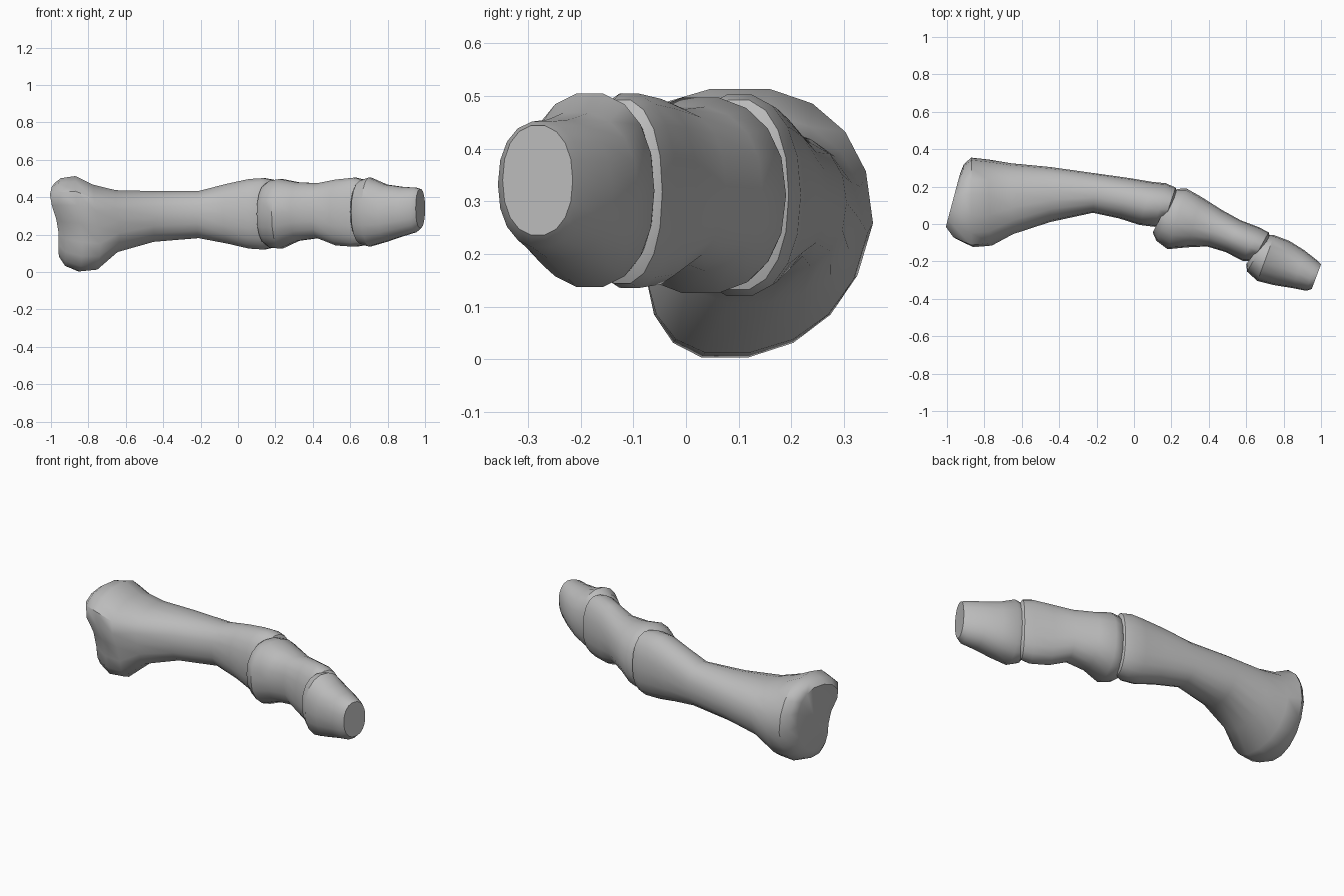
import bpy, bmesh, math
from mathutils import Vector

cube = bpy.data.objects.get("Cube")
if cube:
    bpy.data.objects.remove(cube, do_unlink=True)

bone = bpy.data.materials.new("bone_grey")
bone.use_nodes = True
GREY = (0.5, 0.5, 0.5, 1)
bone.diffuse_color = GREY
bone.node_tree.nodes["Principled BSDF"].inputs["Base Color"].default_value = GREY

SIDES = 18


def power(v, e):
    return math.copysign(abs(v) ** e, v)


def section_ring(bm, fx, fy, bx, by, z0, z1, pinch=0.0):
    """Rounded section; pinch hollows its front side below the upper lobe."""
    c = Vector(((fx + bx) / 2, (fy + by) / 2, (z0 + z1) / 2))
    side = Vector(((bx - fx) / 2, (by - fy) / 2, 0))
    half = (z1 - z0) / 2
    ring = []
    for i in range(SIDES):
        a = math.tau * i / SIDES
        across, up = power(math.cos(a), 0.9), power(math.sin(a), 0.9)
        low = min(1, max(0, (0.65 - up) / 0.9))
        shift = Vector((0.14 * pinch * low * (1 - across) / 2, 0, half * up))
        if across < 0:
            across *= 1 + pinch * (0.7 * max(0, up) - low)
        across -= 0.6 * pinch * max(0, -up)
        ring.append(bm.verts.new(c + side * across + shift))
    return ring, c


def loft(name, sections, start_dent=0.0, end_dent=0.0, angle=40):
    """Skin sections: front x, front y, back x, back y, bottom z, top z, pinch."""
    bm = bmesh.new()
    rings, centres = zip(*[section_ring(bm, *s) for s in sections])
    for r, s in zip(rings, rings[1:]):
        for i in range(SIDES):
            j = (i + 1) % SIDES
            bm.faces.new((r[i], r[j], s[j], s[i]))
    # Close both ends with shallow cups or domes
    for ring, c, nxt, dent in ((rings[0], centres[0], centres[1], start_dent),
                               (rings[-1], centres[-1], centres[-2], end_dent)):
        tip = bm.verts.new(c + (nxt - c).normalized() * dent)
        for i in range(SIDES):
            bm.faces.new((ring[i], ring[(i + 1) % SIDES], tip))
    bmesh.ops.recalc_face_normals(bm, faces=bm.faces)
    mesh = bpy.data.meshes.new(name)
    bm.to_mesh(mesh)
    bm.free()
    mesh.materials.append(bone)
    ob = bpy.data.objects.new(name, mesh)
    bpy.context.collection.objects.link(ob)
    bpy.ops.object.select_all(action='DESELECT')
    ob.select_set(True)
    bpy.context.view_layer.objects.active = ob
    bpy.ops.object.shade_smooth_by_angle(angle=math.radians(angle))


# Long bone with a two-lobed flared base and a rounded knuckle
loft("long_bone", [
    (-1.01, -0.03, -0.93, 0.27, 0.08, 0.48, 0.3),
    (-0.97, -0.09, -0.91, 0.32, 0.03, 0.505, 0.3),
    (-0.87, -0.14, -0.87, 0.355, 0.00, 0.517, 0.28),
    (-0.77, -0.13, -0.78, 0.345, 0.01, 0.47, 0.25),
    (-0.65, -0.065, -0.66, 0.325, 0.105, 0.44, 0.12),
    (-0.45, 0.01, -0.45, 0.305, 0.16, 0.435),
    (-0.22, 0.06, -0.20, 0.27, 0.18, 0.435),
    (-0.08, 0.03, -0.02, 0.245, 0.15, 0.475),
    (0.03, -0.005, 0.10, 0.225, 0.123, 0.50),
    (0.11, -0.015, 0.17, 0.218, 0.118, 0.505),
    (0.16, 0.005, 0.222, 0.195, 0.13, 0.495),
    (0.19, 0.035, 0.235, 0.16, 0.19, 0.44),
], start_dent=0.03, end_dent=-0.01)

# Middle bone, waisted between two swollen ends
loft("middle_bone", [
    (0.10, -0.045, 0.215, 0.175, 0.145, 0.475),
    (0.12, -0.09, 0.235, 0.188, 0.13, 0.49),
    (0.18, -0.135, 0.28, 0.19, 0.123, 0.50),
    (0.28, -0.125, 0.36, 0.145, 0.165, 0.482),
    (0.39, -0.12, 0.47, 0.075, 0.18, 0.477),
    (0.49, -0.15, 0.57, 0.02, 0.14, 0.497),
    (0.58, -0.197, 0.67, -0.018, 0.133, 0.507),
    (0.635, -0.197, 0.72, -0.045, 0.142, 0.495),
    (0.675, -0.17, 0.73, -0.08, 0.19, 0.45),
], start_dent=0.03, end_dent=-0.01)

# Short end bone tapering to a blunt, angled tip
loft("tip_bone", [
    (0.60, -0.215, 0.705, -0.075, 0.17, 0.475),
    (0.605, -0.255, 0.715, -0.06, 0.15, 0.49),
    (0.66, -0.305, 0.75, -0.06, 0.135, 0.507),
    (0.75, -0.327, 0.83, -0.09, 0.16, 0.47),
    (0.85, -0.343, 0.91, -0.14, 0.19, 0.457),
    (0.92, -0.357, 0.98, -0.195, 0.212, 0.453),
    (0.95, -0.348, 1.00, -0.215, 0.235, 0.445),
], start_dent=0.03, angle=30)
